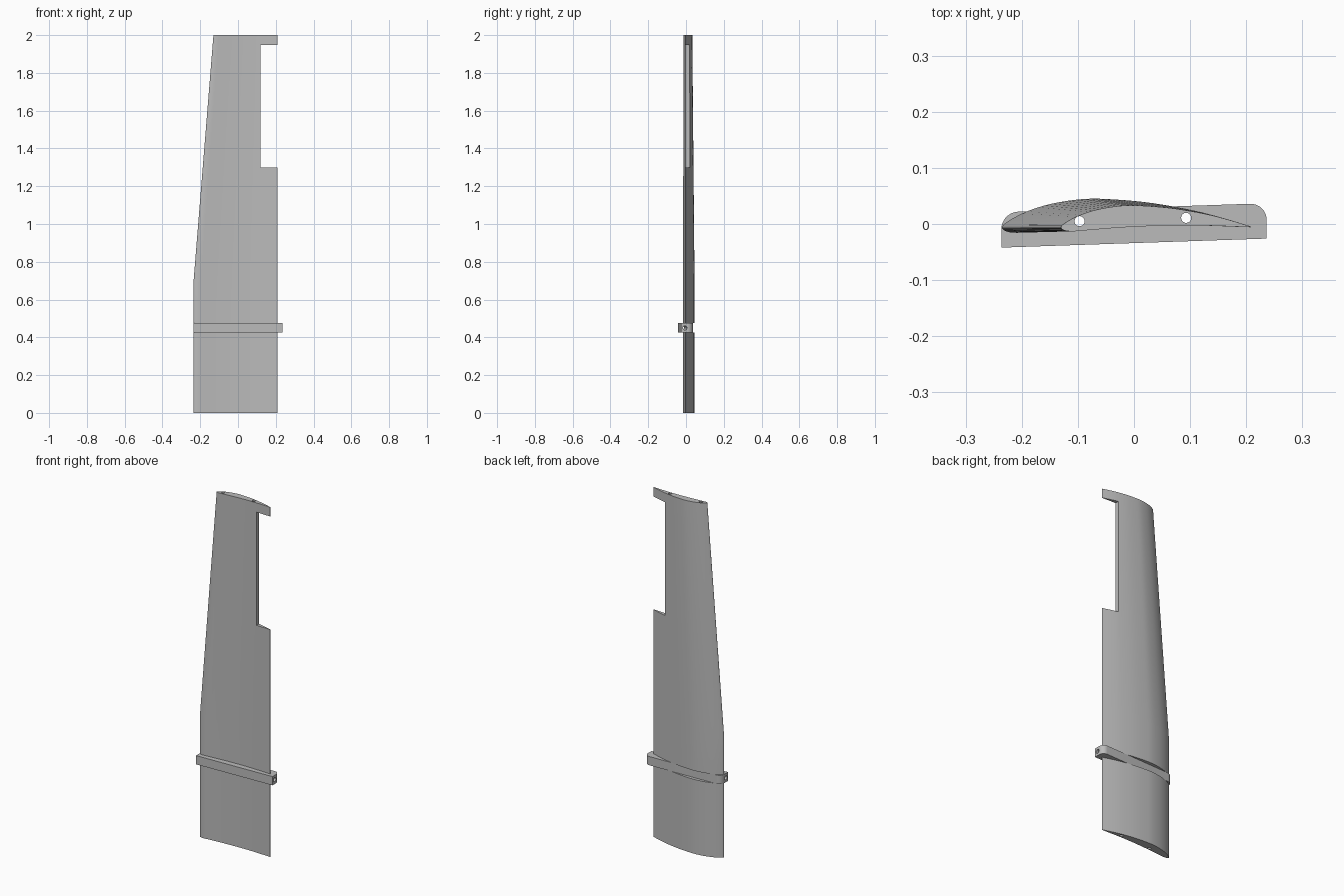
import bpy, bmesh, math
from mathutils import Vector, Matrix

cube = bpy.data.objects.get("Cube")
if cube:
    bpy.data.objects.remove(cube)

grey = bpy.data.materials.new("plain grey")
grey.use_nodes = True
grey.diffuse_color = (0.5, 0.5, 0.5, 1)
grey.node_tree.nodes["Principled BSDF"].inputs["Base Color"].default_value = (0.5, 0.5, 0.5, 1)


def loft(name, rings):
    """Skin a list of closed rings and cap both ends."""
    bm = bmesh.new()
    loops = [[bm.verts.new(p) for p in ring] for ring in rings]
    n = len(loops[0])
    for a, b in zip(loops, loops[1:]):
        for i in range(n):
            j = (i + 1) % n
            bm.faces.new((a[i], a[j], b[j], b[i]))
    bm.faces.new(loops[0])
    bm.faces.new(loops[-1])
    bmesh.ops.recalc_face_normals(bm, faces=bm.faces)
    mesh = bpy.data.meshes.new(name)
    bm.to_mesh(mesh)
    bm.free()
    mesh.materials.append(grey)
    obj = bpy.data.objects.new(name, mesh)
    bpy.context.collection.objects.link(obj)
    return obj


def prism(name, outline, z0, z1):
    return loft(name, [[(x, y, z) for x, y in outline] for z in (z0, z1)])


def circle(x, y, r, n=24):
    return [(x + r * math.cos(2 * math.pi * i / n), y + r * math.sin(2 * math.pi * i / n)) for i in range(n)]


def cut(obj, cutter):
    """Subtract the cutter and discard it."""
    mod = obj.modifiers.new("cut", "BOOLEAN")
    mod.operation = "DIFFERENCE"
    mod.solver = "EXACT"
    mod.object = cutter
    bpy.ops.object.select_all(action="DESELECT")
    bpy.context.view_layer.objects.active = obj
    obj.select_set(True)
    bpy.ops.object.modifier_apply(modifier=mod.name)
    bpy.data.objects.remove(cutter)


def finish(obj):
    bpy.ops.object.select_all(action="DESELECT")
    bpy.context.view_layer.objects.active = obj
    obj.select_set(True)
    bpy.ops.object.shade_smooth_by_angle(angle=math.radians(30))


def smooth_profile(points, steps=4):
    """Catmull-Rom curve through an open list of points."""
    pts = [Vector(p) for p in points]
    pts = [pts[0] * 2 - pts[1]] + pts + [pts[-1] * 2 - pts[-2]]
    out = []
    for a, b, c, d in zip(pts, pts[1:], pts[2:], pts[3:]):
        for k in range(steps):
            t = k / steps
            out.append(0.5 * (2 * b + (c - a) * t + (2 * a - 5 * b + 4 * c - d) * t ** 2
                              + (3 * b - a - 3 * c + d) * t ** 3))
    return out + [pts[-2]]


# Cambered section on a unit chord: upper trailing edge, nose, lower trailing edge
AIRFOIL = smooth_profile([
    (1, .002), (.88, .038), (.76, .068), (.6, .096), (.45, .11), (.33, .112), (.2, .093), (.1, .062),
    (.03, .026), (0, 0), (.015, -.018), (.06, -.024), (.15, -.017), (.38, 0), (.68, .008), (1, -.002)])
TRAIL_X, TRAIL_Y = 0.208, -0.005
BAND_LOW, BAND_HIGH = 0.425, 0.475
ROOT, TIP, KINK = 0.443, 0.338, 0.7


def section(z):
    chord = ROOT + (TIP - ROOT) * max(0, (z - KINK) / (2 - KINK))
    return [(TRAIL_X + (p.x - 1) * chord, TRAIL_Y + p.y * chord, z) for p in AIRFOIL]


# Wing panels below and above the joining rib
root_panel = loft("root_panel", [section(0), section(BAND_LOW)])
outer_panel = loft("outer_panel", [section(BAND_HIGH), section(KINK), section(2)])

# Control surface notch in the trailing edge
notch = [(0.12, -0.1), (0.3, -0.1), (0.3, 0.1), (0.12, 0.1)]
cut(outer_panel, prism("notch_cutter", notch, 1.3, 1.947))

# Joining rib: slightly tilted bar with rounded rear corners
half, low, high, radius = 0.2365, -0.034, 0.029, 0.03
outline = [(-half, low), (half, low)]
for side, start in ((1, 0), (-1, 90)):
    for i in range(9):
        a = math.radians(start + 90 * i / 8)
        outline.append((side * (half - radius) + radius * math.cos(a), high - radius + radius * math.sin(a)))
slope = 0.034
outline = [(x, y + slope * x) for x, y in outline]
rib = prism("joining_rib", outline, BAND_LOW, BAND_HIGH)

# Lengthwise bolt hole through the rib
bolt = prism("bolt_cutter", circle(0, 0, 0.011), -0.3, 0.3)
bolt.data.transform(Matrix.Translation((0, -0.014, 0.45))
                    @ Matrix.Rotation(math.atan(slope), 4, "Z") @ Matrix.Rotation(math.pi / 2, 4, "Y"))
cut(rib, bolt)

# Spar holes running the full span
for part in (root_panel, outer_panel, rib):
    for x, y in ((-0.097, 0.005), (0.093, 0.011)):
        cut(part, prism("spar_cutter", circle(x, y, 0.009), -0.1, 2.1))
    finish(part)
